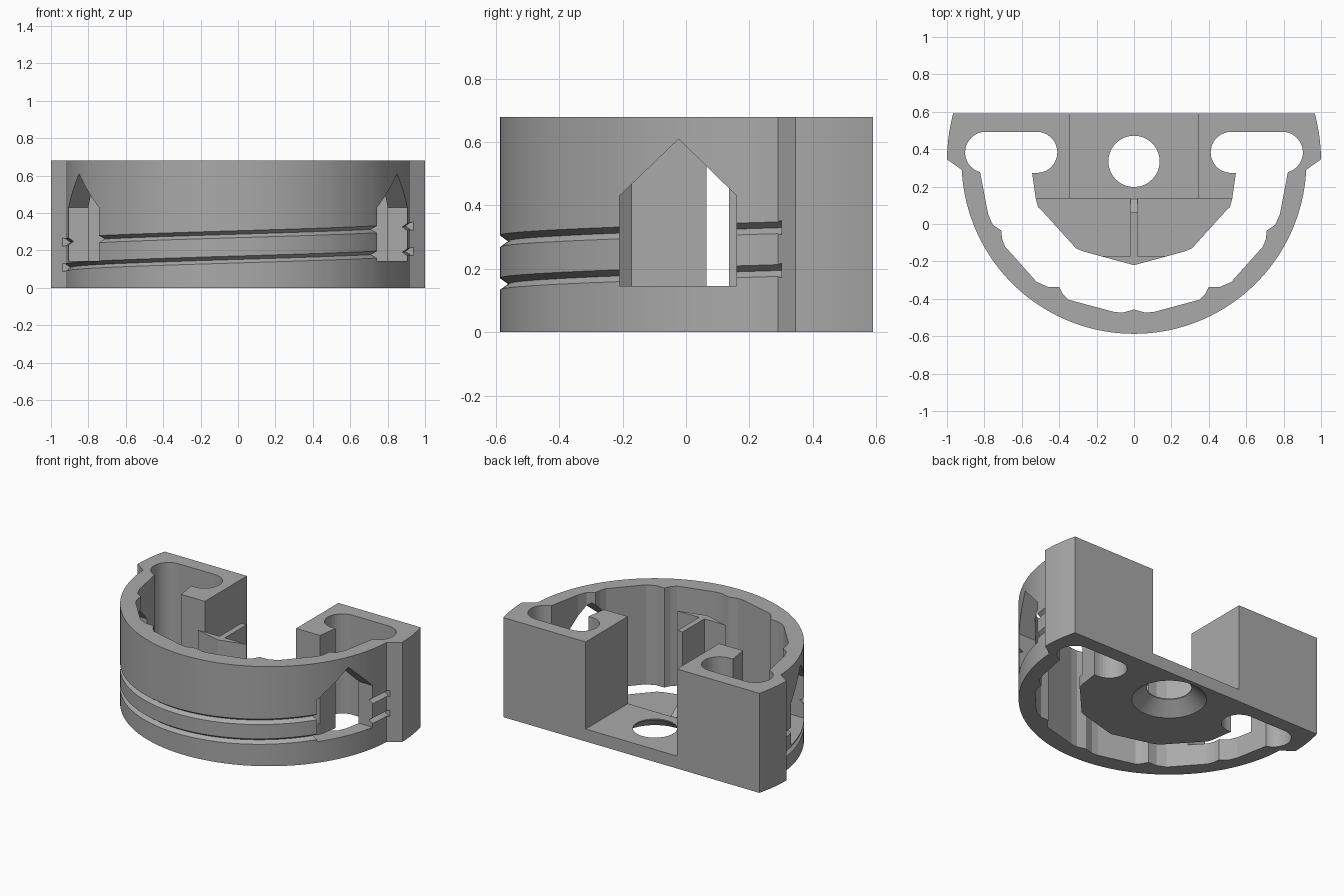
import bpy
import bmesh
from math import sin, cos, pi, asin, radians

cube = bpy.data.objects.get("Cube")
if cube:
    bpy.data.objects.remove(cube, do_unlink=True)

HEIGHT = 0.68
CENTRE_Y = 0.335
WALL_R = 0.922

grey = bpy.data.materials.new("plain grey")
grey.use_nodes = True
grey.diffuse_color = (0.4, 0.4, 0.4, 1)
grey.node_tree.nodes["Principled BSDF"].inputs["Base Color"].default_value = (0.4, 0.4, 0.4, 1)


def loft(name, rings):
    """Solid through a list of equal-length rings, capped at both ends."""
    bm = bmesh.new()
    loops = [[bm.verts.new(p) for p in ring] for ring in rings]
    n = len(loops[0])
    for a, b in zip(loops, loops[1:]):
        for i in range(n):
            j = (i + 1) % n
            bm.faces.new((a[i], a[j], b[j], b[i]))
    bm.faces.new(loops[0][::-1])
    bm.faces.new(loops[-1])
    bmesh.ops.recalc_face_normals(bm, faces=bm.faces)
    mesh = bpy.data.meshes.new(name)
    bm.to_mesh(mesh)
    bm.free()
    mesh.materials.append(grey)
    obj = bpy.data.objects.new(name, mesh)
    bpy.context.collection.objects.link(obj)
    return obj


def prism(name, outline, z0, z1):
    return loft(name, [[(x, y, z) for x, y in outline] for z in (z0, z1)])


def arc(cx, cy, r, start, end, n):
    steps = [radians(start + (end - start) * i / n) for i in range(n + 1)]
    return [(cx + r * cos(a), cy + r * sin(a)) for a in steps]


def mirrored(half):
    """Complete a half outline with its copy on the other side of x = 0."""
    return half + [(-x, y) for x, y in reversed(half) if abs(x) > 1e-6]


def cut(target, cutter):
    bpy.context.view_layer.objects.active = target
    mod = target.modifiers.new("cut", "BOOLEAN")
    mod.operation = "DIFFERENCE"
    mod.solver = "EXACT"
    mod.object = cutter
    bpy.ops.object.modifier_apply(modifier=mod.name)
    bpy.data.objects.remove(cutter, do_unlink=True)


# Body: half-round wall with a wider flat-backed shoulder
low = -asin((CENTRE_Y - 0.29) / WALL_R) * 180 / pi
top = asin((0.59 - CENTRE_Y)) * 180 / pi
outline = (arc(0, CENTRE_Y, WALL_R, -90, low, 60)
           + arc(0, CENTRE_Y, 1, 0.6, top, 10))
body = prism("body", mirrored(outline), 0, HEIGHT)

# Through slot around the central island
outer_edge = [(0, -0.457), (0.06, -0.474), (0.107, -0.47), (0.35, -0.405),
              (0.38, -0.375), (0.4, -0.337), (0.46, -0.336), (0.52, -0.31),
              (0.69, -0.12), (0.705, -0.08), (0.71, -0.035), (0.755, -0.005),
              (0.78, 0.053), (0.823, 0.278)]
inner_edge = [(0.545, 0.273), (0.525, 0.135), (0.513, 0.09), (0.5, 0.08),
              (0.31, -0.13), (0.27, -0.147), (0, -0.22)]
ends = arc(0.793, 0.383, 0.11, -68, 90, 18) + arc(0.52, 0.383, 0.11, 90, 270, 18)
right_side = outer_edge + ends + inner_edge
slot = right_side + [(-x, y) for x, y in reversed(right_side[1:-1])]
cut(body, prism("slot_cutter", slot, -0.1, 1))

# Lowered front of the island, and the gap between the two towers
cut(body, prism("island_cutter",
                mirrored([(0, -0.34), (0.35, -0.25), (0.6, 0), (0.62, 0.135)]),
                0.075, 1))
cut(body, prism("gap_cutter", mirrored([(0.345, 0.12), (0.345, 0.8)]), 0.085, 1))

# Countersunk hole through the floor
profile = [(0.241, -0.01), (0.137, 0.078), (0.137, 0.3)]
cut(body, loft("hole_cutter", [
    [(x, y, z) for x, y in arc(0, CENTRE_Y, r, 0, 360, 64)[:-1]] for r, z in profile]))

# Pointed windows on both sides
window = [(-0.21, 0.145), (0.16, 0.145), (0.16, 0.43), (-0.023, 0.61), (-0.21, 0.43)]
for side in (-1, 1):
    cut(body, loft("window_cutter", [
        [(side * x, y, z) for y, z in window] for x in (0.57, 1.1)]))

# Two V grooves rising around the wall
groove = [(0.896, 0), (0.924, 0.02), (0.985, 0.03), (0.985, -0.03), (0.924, -0.02)]
for base in (0.152, 0.287):
    rings = []
    for i in range(73):
        t = i / 36 - 1
        a = t * radians(88)
        rings.append([(r * sin(a), CENTRE_Y - r * cos(a), base + 0.043 * t + dz)
                      for r, dz in groove])
    cut(body, loft("groove_cutter", rings))

# Upright T-shaped fin on the island
prism("fin_front", [(0, -0.22), (0.185, -0.17), (-0.185, -0.17)], 0.07, 0.645)
rib = [(-0.18, 0.07), (0.135, 0.07), (0.135, 0.085), (0.065, 0.14),
       (0.065, 0.645), (-0.18, 0.645)]
loft("fin_rib", [[(x, y, z) for y, z in rib] for x in (-0.02, 0.02)])
